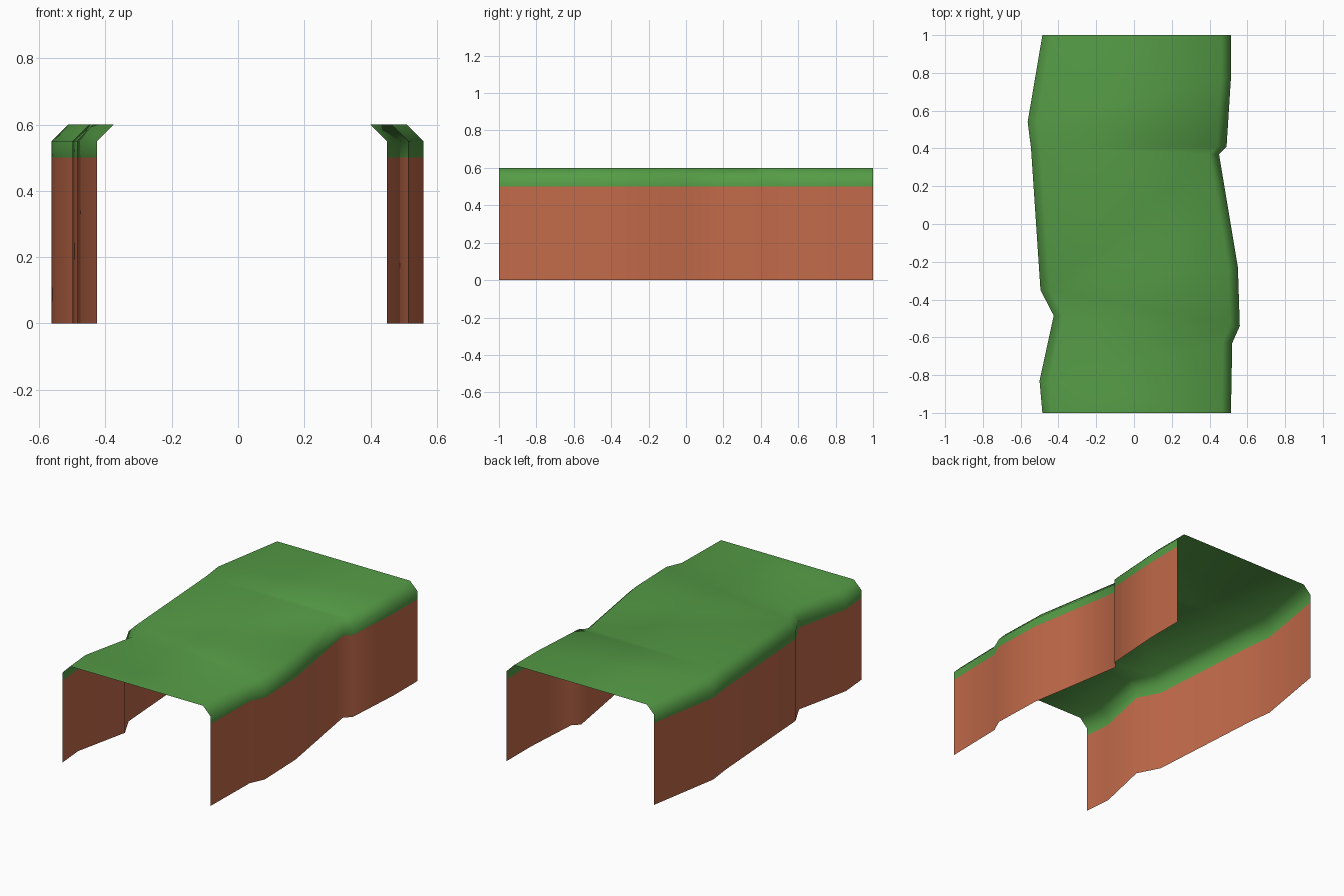
import bpy, bmesh

if "Cube" in bpy.data.objects:
    bpy.data.objects.remove(bpy.data.objects["Cube"])


def material(name, color):
    m = bpy.data.materials.new(name)
    m.diffuse_color = (*color, 1)
    m.use_nodes = True
    m.node_tree.nodes["Principled BSDF"].inputs["Base Color"].default_value = m.diffuse_color
    return m


brown = material("earth brown", (0.54, 0.145, 0.068))
green = material("grass green", (0.092, 0.335, 0.062))

# Plan outlines of the two cliff walls, front to back (x, y)
LEFT = [(-0.485, -1), (-0.50, -0.83), (-0.425, -0.485), (-0.495, -0.35),
        (-0.545, 0.40), (-0.563, 0.54), (-0.485, 1)]
RIGHT = [(0.513, -1), (0.52, -0.63), (0.56, -0.54), (0.55, -0.23), (0.51, 0.01),
         (0.45, 0.37), (0.49, 0.41), (0.513, 0.77), (0.513, 1)]
# Wall section: (height, inward shift)
SECTION = [(0, 0), (0.5, 0), (0.55, 0), (0.6, 0.05)]

bm = bmesh.new()


def wall(path, side):
    """Sweep the section along an outline; return the top row of vertices."""
    rows = [[bm.verts.new((x - side * shift, y, z)) for x, y in path]
            for z, shift in SECTION]
    for k in range(len(rows) - 1):
        lo, hi = rows[k], rows[k + 1]
        for i in range(len(path) - 1):
            quad = [lo[i], lo[i + 1], hi[i + 1], hi[i]]
            f = bm.faces.new(quad if side > 0 else quad[::-1])
            f.material_index = 0 if k == 0 else 1
    return rows[-1]


# Walls with rounded grass lip
left_top = wall(LEFT, -1)
right_top = wall(RIGHT, 1)

# Flat grass top, zipped between the two lips
i = j = 0
while i < len(left_top) - 1 or j < len(right_top) - 1:
    a, b = left_top[i], right_top[j]
    go_left = j == len(right_top) - 1 or (
        i < len(left_top) - 1 and left_top[i + 1].co.y <= right_top[j + 1].co.y)
    if go_left:
        i += 1
        c = left_top[i]
    else:
        j += 1
        c = right_top[j]
    f = bm.faces.new((a, b, c))
    f.material_index = 1

for f in bm.faces:
    f.smooth = True

mesh = bpy.data.meshes.new("cliff_ridge")
bm.to_mesh(mesh)
bm.free()
mesh.materials.append(brown)
mesh.materials.append(green)
bpy.context.collection.objects.link(bpy.data.objects.new("cliff_ridge", mesh))
